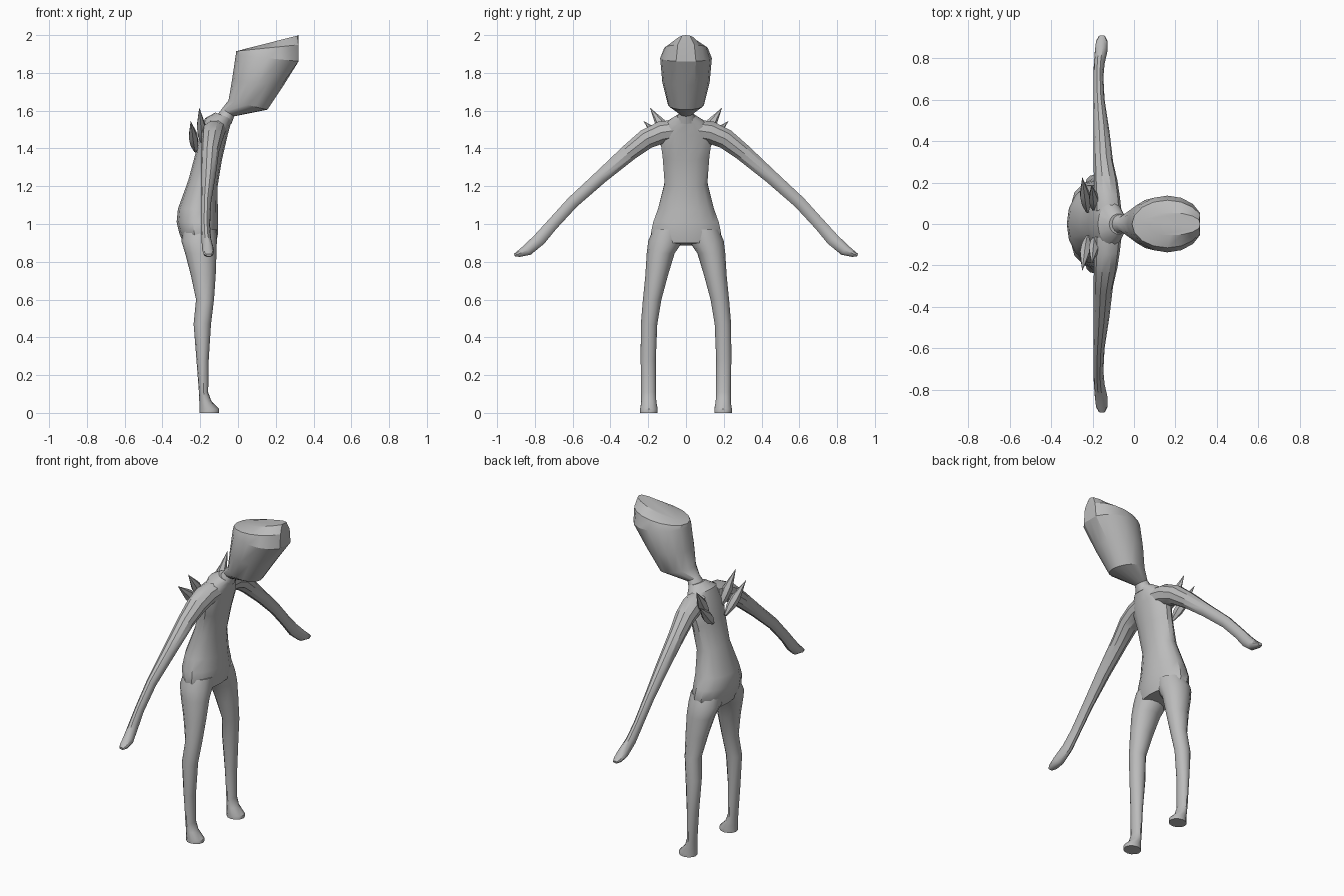
import bpy, bmesh, math
from mathutils import Vector

grey = bpy.data.materials.new("plain grey")
grey.diffuse_color = (0.5, 0.5, 0.5, 1)


def loft(name, rings, sides=12, x_max=None, smooth=35):
    """Skin elliptical rings given as (centre, half axis u, half axis v)."""
    bm = bmesh.new()
    loops = []
    for c, u, v in rings:
        loop = []
        for i in range(sides):
            a = 2 * math.pi * i / sides
            p = Vector(c) + Vector(u) * math.cos(a) + Vector(v) * math.sin(a)
            if x_max is not None:
                p.x = min(p.x, x_max)
            loop.append(bm.verts.new(p))
        loops.append(loop)
    for lo, hi in zip(loops, loops[1:]):
        for i in range(sides):
            j = (i + 1) % sides
            bm.faces.new((lo[i], lo[j], hi[j], hi[i]))
    bm.faces.new(loops[0])
    bm.faces.new(loops[-1])
    bmesh.ops.recalc_face_normals(bm, faces=bm.faces)
    mesh = bpy.data.meshes.new(name)
    bm.to_mesh(mesh)
    bm.free()
    mesh.materials.append(grey)
    mesh.shade_smooth()
    mesh.set_sharp_from_angle(angle=math.radians(smooth))
    ob = bpy.data.objects.new(name, mesh)
    bpy.context.collection.objects.link(ob)
    return ob


def section(xb, zb, xf, zf, hw, y=0):
    """Ring from its back point, front point, half width and y centre."""
    return (((xb + xf) / 2, y, (zb + zf) / 2),
            ((xf - xb) / 2, 0, (zf - zb) / 2), (0, hw, 0))


# Forward-leaning wedge head, cut flat at the front, with the neck below
loft("head", [section(*r) for r in (
    (-0.125, 1.56, -0.035, 1.53, 0.055),
    (-0.085, 1.61, -0.02, 1.57, 0.038),
    (-0.05, 1.655, 0.155, 1.605, 0.095),
    (-0.032, 1.76, 0.242, 1.735, 0.125),
    (-0.012, 1.895, 0.335, 1.86, 0.137),
    (-0.01, 1.915, 0.333, 1.95, 0.115),
    (0.03, 1.925, 0.325, 2.0, 0.055))], 16, 0.32, 28)

# Torso with swept-back hips
loft("torso", [section(*r) for r in (
    (-0.285, 0.885, -0.115, 0.90, 0.17),
    (-0.312, 0.955, -0.105, 0.955, 0.19),
    (-0.325, 1.01, -0.105, 1.01, 0.178),
    (-0.318, 1.08, -0.107, 1.08, 0.152),
    (-0.262, 1.235, -0.108, 1.20, 0.116),
    (-0.222, 1.385, -0.085, 1.34, 0.127),
    (-0.20, 1.49, -0.055, 1.47, 0.145),
    (-0.175, 1.56, -0.04, 1.525, 0.10),
    (-0.12, 1.59, -0.03, 1.555, 0.05))], 14)

# Legs: back x, front x, inner y, outer y, z
leg = ((-0.205, -0.10, 0.15, 0.243, 0.0), (-0.205, -0.10, 0.15, 0.243, 0.02),
       (-0.205, -0.14, 0.157, 0.237, 0.06), (-0.207, -0.158, 0.16, 0.237, 0.11),
       (-0.22, -0.155, 0.16, 0.24, 0.28), (-0.235, -0.143, 0.152, 0.239, 0.47),
       (-0.222, -0.127, 0.13, 0.228, 0.60), (-0.25, -0.118, 0.095, 0.215, 0.73),
       (-0.28, -0.114, 0.06, 0.208, 0.845), (-0.30, -0.112, 0.015, 0.20, 0.91),
       (-0.29, -0.115, 0.0, 0.175, 0.97))

# Arms: x, y, z, half depth, half thickness
arm = ((-0.125, 0.06, 1.495, 0.065, 0.06), (-0.13, 0.13, 1.485, 0.062, 0.062),
       (-0.137, 0.21, 1.45, 0.057, 0.056), (-0.148, 0.30, 1.38, 0.047, 0.048),
       (-0.157, 0.45, 1.25, 0.038, 0.038), (-0.169, 0.60, 1.115, 0.027, 0.034),
       (-0.172, 0.71, 0.995, 0.024, 0.033), (-0.168, 0.775, 0.92, 0.026, 0.036),
       (-0.158, 0.84, 0.862, 0.031, 0.032), (-0.156, 0.885, 0.842, 0.027, 0.018),
       (-0.155, 0.908, 0.835, 0.015, 0.008))

for side, s in (("left", 1), ("right", -1)):
    loft(side + "_leg", [section(xb, z, xf, z, (yo - yi) / 2, s * (yi + yo) / 2)
                         for xb, xf, yi, yo, z in leg])

    rings = []
    for i, (x, y, z, rx, rt) in enumerate(arm):
        a, b = arm[max(i - 1, 0)], arm[min(i + 1, len(arm) - 1)]
        d = Vector((0, b[1] - a[1], b[2] - a[2])).normalized()
        rings.append(((x, s * y, z), (rx, 0, 0), (0, -s * d.z * rt, d.y * rt)))
    loft(side + "_arm", rings, 10)

    # Pair of small pointed wing blades on each shoulder blade
    for part, root, tip, w in (
            ("upper", (-0.185, 0.06, 1.42), (-0.205, 0.19, 1.615), 0.034),
            ("lower", (-0.225, 0.06, 1.385), (-0.25, 0.225, 1.545), 0.032)):
        p, q = Vector(root), Vector(tip)
        p.y *= s
        q.y *= s
        across = (q - p).cross(Vector((1, 0, 0))).normalized()
        thick = Vector((1, 0, 0))
        loft(f"{side}_{part}_wing_blade",
             [(p.lerp(q, t), across * w * k, thick * 0.026 * k)
              for t, k in ((0, 0.3), (0.25, 0.9), (0.5, 1), (1, 0.02))], 6, None, 20)
